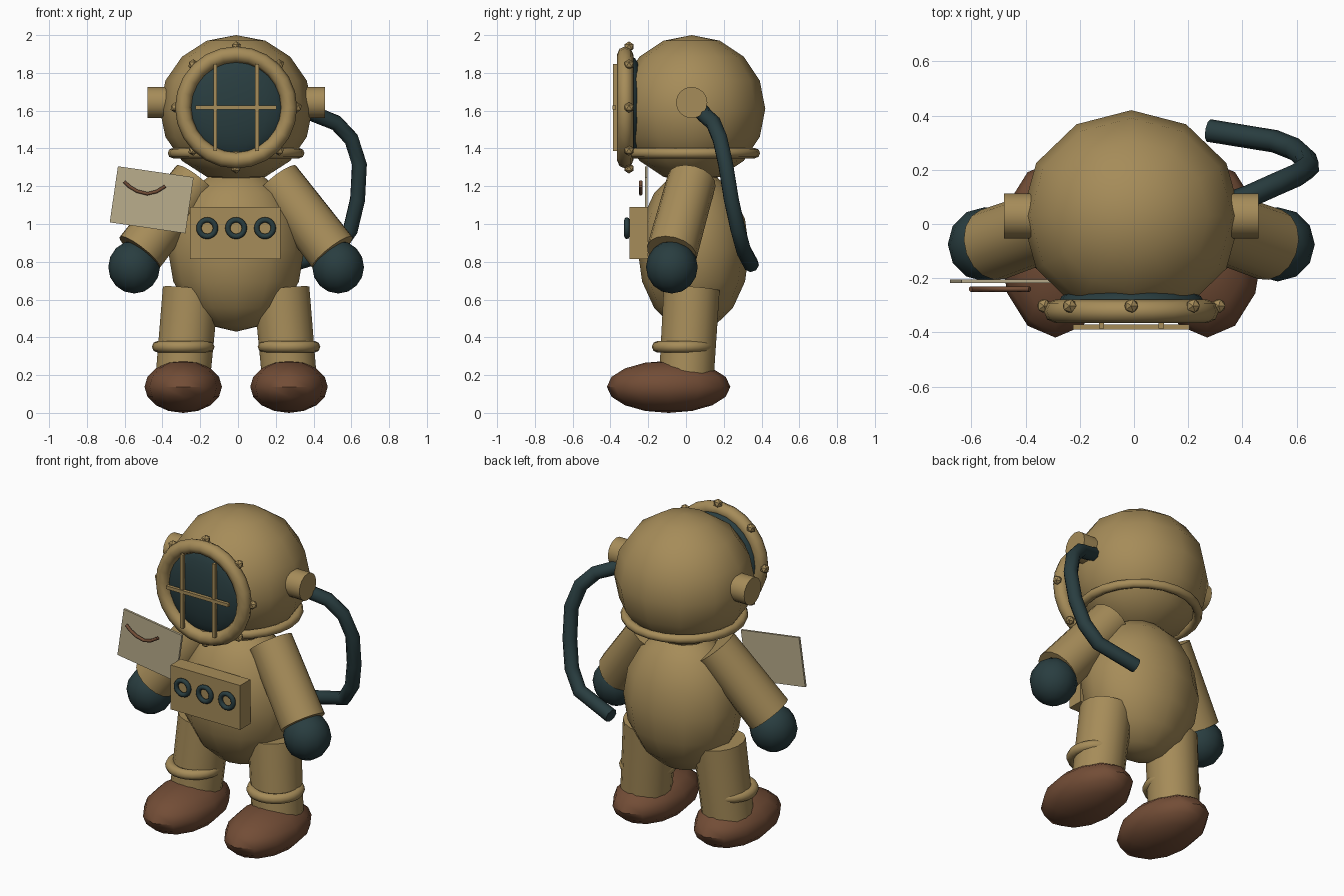
import bpy, math
from mathutils import Vector

if "Cube" in bpy.data.objects:
    bpy.data.objects.remove(bpy.data.objects["Cube"])

CX = -0.01  # the figure's own centre line


def mat(name, rgb):
    m = bpy.data.materials.new(name)
    m.diffuse_color = (*rgb, 1)
    m.use_nodes = True
    m.node_tree.nodes["Principled BSDF"].inputs["Base Color"].default_value = m.diffuse_color
    return m


brass = mat("brass canvas", (0.38, 0.262, 0.1))
rubber = mat("dark teal rubber", (0.022, 0.047, 0.051))
leather = mat("brown leather", (0.17, 0.074, 0.037))
paper = mat("pale card", (0.49, 0.42, 0.265))


def finish(name, m, smooth=True):
    ob = bpy.context.object
    ob.name = name
    ob.data.materials.append(m)
    if smooth:
        bpy.ops.object.shade_smooth_by_angle(angle=math.radians(46))
    return ob


def ball(name, m, loc, radii, seg=12, rings=8):
    bpy.ops.mesh.primitive_uv_sphere_add(segments=seg, ring_count=rings, location=loc)
    bpy.context.object.scale = radii
    bpy.ops.object.transform_apply(location=False, rotation=False, scale=True)
    return finish(name, m)


def rod(name, m, a, b, r1, r2, sides=16):
    a, b = Vector(a), Vector(b)
    d = b - a
    bpy.ops.mesh.primitive_cone_add(vertices=sides, radius1=r1, radius2=r2, depth=d.length,
                                    location=(a + b) / 2, rotation=d.to_track_quat('Z', 'Y').to_euler())
    return finish(name, m)


def ring(name, m, loc, major, minor, facing_front=False, seg=24, sides=8):
    bpy.ops.mesh.primitive_torus_add(location=loc, major_radius=major, minor_radius=minor,
                                     major_segments=seg, minor_segments=sides,
                                     rotation=(math.pi / 2 if facing_front else 0, 0, 0))
    return finish(name, m)


def box(name, m, loc, size, roll=0):
    bpy.ops.mesh.primitive_cube_add(size=1, location=loc, rotation=(0, roll, 0))
    bpy.context.object.scale = size
    return finish(name, m, False)


def tube(name, m, pts, r, res=2):
    cu = bpy.data.curves.new(name, 'CURVE')
    cu.dimensions = '3D'
    cu.bevel_depth, cu.bevel_resolution, cu.use_fill_caps = r, res, True
    sp = cu.splines.new('POLY')
    sp.points.add(len(pts) - 1)
    for p, co in zip(sp.points, pts):
        p.co = (*co, 1)
    sp.use_smooth = True
    ob = bpy.data.objects.new(name, cu)
    bpy.context.collection.objects.link(ob)
    cu.materials.append(m)


# Body and helmet
ball("torso", brass, (CX, 0.04, 0.86), (0.36, 0.295, 0.43))
ball("helmet", brass, (CX, 0.03, 1.61), (0.405, 0.39, 0.39))
ring("collar_ring", brass, (CX, 0.03, 1.375), 0.335, 0.027)

# Limbs, mirrored about the centre line
for side, s in (("left", 1), ("right", -1)):
    def X(v):
        return CX + s * v
    rod(side + "_ear_port", brass, (X(0.34), 0.03, 1.643), (X(0.47), 0.03, 1.643), 0.083, 0.083)
    rod(side + "_arm", brass, (X(0.215), 0.03, 1.23), (X(0.51), -0.075, 0.85), 0.13, 0.135)
    ball(side + "_glove", rubber, (X(0.54), -0.075, 0.772), (0.137, 0.137, 0.14))
    rod(side + "_leg", brass, (X(0.285), 0.0, 0.15), (X(0.24), 0.03, 0.655), 0.147, 0.151)
    ring(side + "_leg_band", brass, (X(0.28), -0.015, 0.35), 0.135, 0.031)
    ball(side + "_boot", leather, (X(0.28), -0.092, 0.138), (0.205, 0.327, 0.138))

# Porthole with glass, guard bars and bolts
PZ = 1.617
ring("porthole_ring", brass, (CX, -0.322, PZ), 0.28, 0.043, True)
ball("porthole_glass", rubber, (CX, -0.29, PZ), (0.27, 0.076, 0.27), 20, 12)
for i, x in enumerate((-0.12, 0.10)):
    box(f"guard_bar_{i}", brass, (x, -0.376, PZ), (0.02, 0.02, 0.46))
box("guard_crossbar", brass, (CX, -0.38, PZ), (0.43, 0.02, 0.02))
for i in range(8):
    a = i * math.pi / 4
    bpy.ops.mesh.primitive_ico_sphere_add(
        subdivisions=1, radius=0.028,
        location=(CX + 0.322 * math.cos(a), -0.302, PZ + 0.322 * math.sin(a)))
    finish(f"bolt_{i}", brass, False)

# Chest box with three dials
box("chest_box", brass, (CX - 0.005, -0.25, 0.952), (0.48, 0.10, 0.276))
for i in range(3):
    ring(f"dial_{i}", rubber, (CX + (i - 1) * 0.153, -0.313, 0.978), 0.044, 0.014, True, 20)

# Air hose from helmet round to the back
tube("air_hose", rubber, [(0.36, 0.08, 1.60), (0.42, 0.10, 1.575), (0.52, 0.145, 1.535),
                          (0.60, 0.18, 1.45), (0.643, 0.21, 1.315), (0.633, 0.24, 1.13),
                          (0.595, 0.275, 0.97), (0.52, 0.305, 0.86), (0.275, 0.345, 0.785)], 0.042)

# Card with a curved mark
box("card", paper, (-0.457, -0.211, 1.128), (0.405, 0.014, 0.30), math.radians(8.3))
tube("card_mark", leather, [(-0.603, -0.24, 1.225), (-0.575, -0.24, 1.198), (-0.535, -0.24, 1.174),
                            (-0.48, -0.24, 1.16), (-0.43, -0.24, 1.172), (-0.385, -0.24, 1.2)], 0.01, 1)
